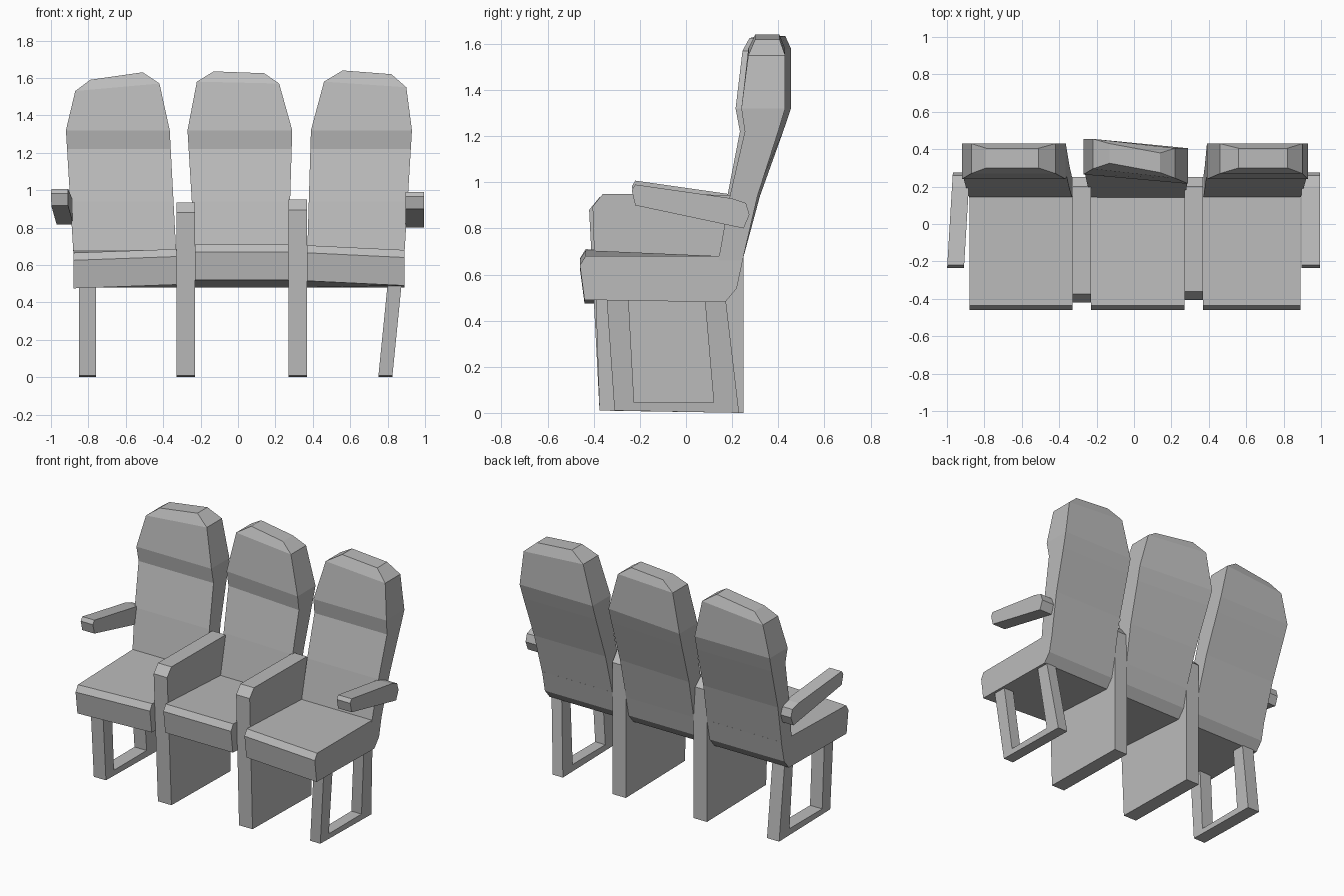
import bpy
import bmesh

default = bpy.data.objects.get("Cube")
if default:
    bpy.data.objects.remove(default, do_unlink=True)

grey = bpy.data.materials.new("seat grey")
grey.use_nodes = True
colour = (0.5, 0.5, 0.5, 1)
grey.diffuse_color = colour
grey.node_tree.nodes["Principled BSDF"].inputs["Base Color"].default_value = colour


def loft(name, rings):
    """Closed flat-shaded solid through rings of equal point count."""
    bm = bmesh.new()
    loops = [[bm.verts.new(point) for point in ring] for ring in rings]
    count = len(loops[0])
    for lower, upper in zip(loops, loops[1:]):
        for i in range(count):
            j = (i + 1) % count
            bm.faces.new((lower[i], lower[j], upper[j], upper[i]))
    bm.faces.new(loops[0][::-1])
    bm.faces.new(loops[-1])
    bmesh.ops.recalc_face_normals(bm, faces=bm.faces)
    mesh = bpy.data.meshes.new(name)
    bm.to_mesh(mesh)
    bm.free()
    mesh.materials.append(grey)
    obj = bpy.data.objects.new(name, mesh)
    bpy.context.collection.objects.link(obj)
    return obj


def extrude(name, profile, x_start, x_end):
    """Side profile (y, z) spanned between two x positions or x functions."""
    rings = []
    for x in (x_start, x_end):
        place = x if callable(x) else (lambda y, z, fixed=x: fixed)
        rings.append([(place(y, z), y, z) for y, z in profile])
    return loft(name, rings)


def cushion(name, x_start, x_end, lift_start, lift_end):
    """Seat block whose front edge is raised by a different amount per side."""
    front = [(-0.44, 0.49), (-0.46, 0.64), (-0.435, 0.68)]
    rear = [(0.14, 0.68), (0.25, 0.68), (0.22, 0.54), (0.17, 0.48)]
    rings = []
    for x, lift in ((x_start, lift_start), (x_end, lift_end)):
        ring = [(x, y, z + lift) for y, z in front]
        ring += [(x, y, z) for y, z in rear]
        rings.append(ring)
    return loft(name, rings)


def backrest(name, base, wide, shoulder, crown, twist=0):
    """Horizontal sections from the seat up; twist turns the headrest."""
    rings = []

    def section(left, right, y_front, y_back, turn=0):
        (xl, zl), (xr, zr) = left, right
        rings.append([(xl, y_front + turn, zl), (xr, y_front - turn, zr),
                      (xr, y_back - turn, zr), (xl, y_back + turn, zl)])

    # lumbar area widening up to the headrest
    low, high = 0.66, 1.32
    for z, y_front, y_back in ((low, 0.14, 0.245), (0.94, 0.19, 0.31),
                               (1.22, 0.255, 0.40), (high, 0.24, 0.43)):
        t = (z - low) / (high - low)
        xl, xr = [a + (b - a) * t for a, b in zip(base, wide)]
        section((xl, z), (xr, z), y_front, y_back, twist * t)
    # tapered headrest
    section(*shoulder, 0.27, 0.43, twist)
    section(*crown, 0.30, 0.405, twist)
    return loft(name, rings)


# Three seats
right_base, centre_base, left_base = (-0.88, -0.33), (-0.23, 0.27), (0.37, 0.89)

cushion("right_cushion", *right_base, -0.015, 0.005)
cushion("centre_cushion", *centre_base, 0.03, 0.03)
cushion("left_cushion", *left_base, 0.025, 0)

backrest("right_backrest", right_base, (-0.92, -0.365),
         ((-0.87, 1.53), (-0.42, 1.57)), ((-0.79, 1.59), (-0.51, 1.63)))
backrest("centre_backrest", centre_base, (-0.27, 0.29),
         ((-0.22, 1.58), (0.22, 1.57)), ((-0.13, 1.635), (0.14, 1.625)), 0.025)
backrest("left_backrest", left_base, (0.39, 0.93),
         ((0.46, 1.58), (0.90, 1.55)), ((0.56, 1.64), (0.82, 1.62)))

# Solid panels between the seats, topped by the inner armrests
for side, x, shift in (("right", -0.33, 0), ("left", 0.27, 0.015)):
    panel = [(-0.375, 0.01), (-0.42 + shift, 0.88 + shift),
             (-0.375 + shift, 0.935 + shift), (0.20, 0.93 + shift),
             (0.25, 0.88), (0.25, 0)]
    extrude(side + "_divider_panel", panel, x, x + 0.10)

# Outer armrests, tapering towards the front
arm = [(-0.22, 0.90), (-0.235, 0.965), (-0.22, 0.99), (0.20, 0.93),
       (0.26, 0.91), (0.275, 0.86), (0.25, 0.80)]
extrude("left_armrest", arm, 0.895, 0.995)
raised = [(y, z + 0.017) for y, z in arm]
extrude("right_armrest", raised,
        lambda y, z: -0.985 + 0.06 * y, lambda y, z: -0.895 + 0.06 * y)

# Open leg frames under the outer seats
frame = [(-0.345, 0.51), (-0.31, 0.01), (0.23, 0), (0.17, 0.51),
         (0.08, 0.51), (0.12, 0.045), (-0.225, 0.045), (-0.25, 0.51)]
extrude("right_leg_frame", frame, -0.85, -0.76)
extrude("left_leg_frame", frame,
        lambda y, z: 0.75 + 0.10 * z, lambda y, z: 0.825 + 0.10 * z)
